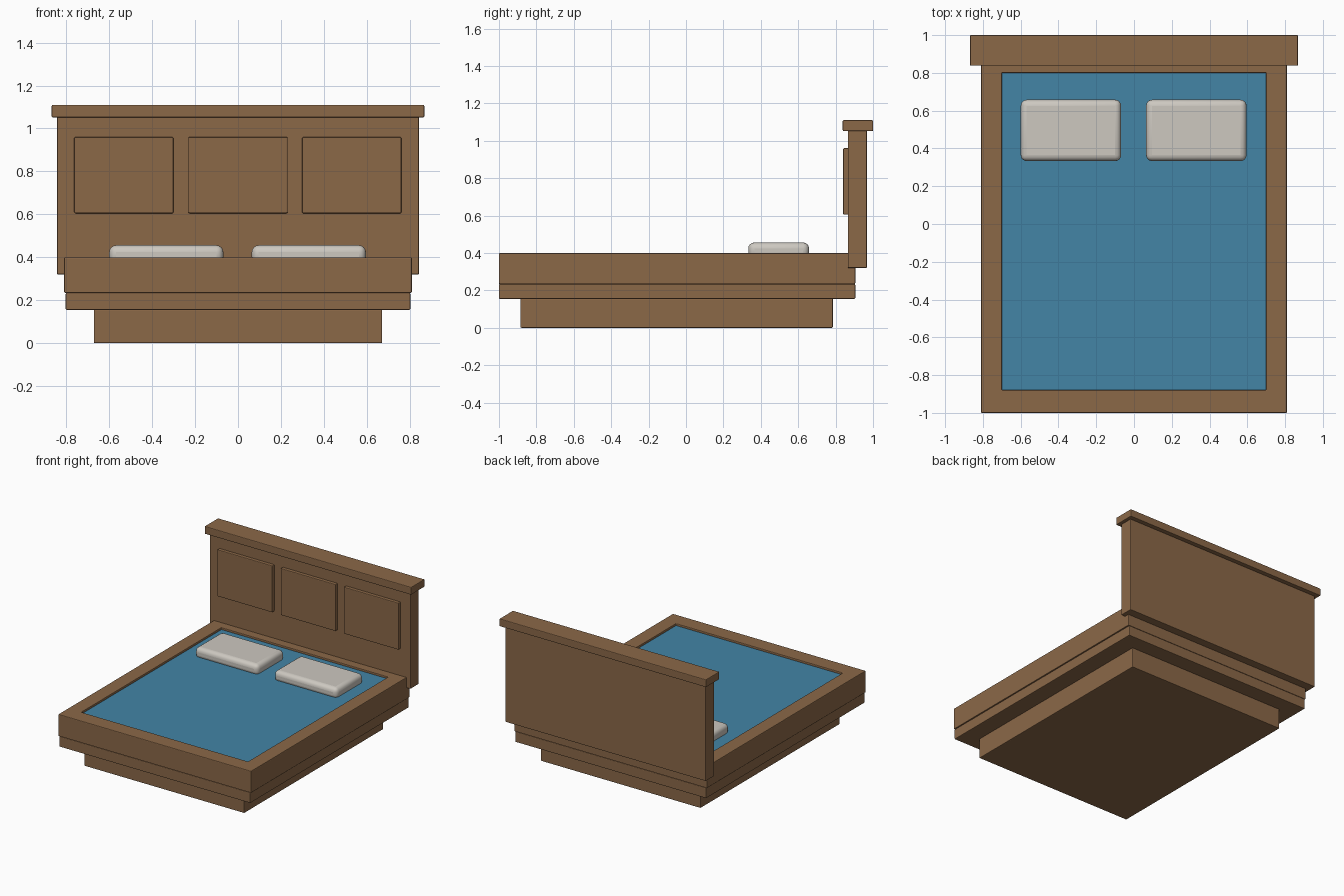
import bpy, bmesh
from math import radians
from mathutils import Vector

default = bpy.data.objects.get("Cube")
if default:
    bpy.data.objects.remove(default, do_unlink=True)


def make_material(name, rgb):
    mat = bpy.data.materials.new(name)
    mat.use_nodes = True
    color = (*rgb, 1.0)
    mat.diffuse_color = color
    mat.node_tree.nodes["Principled BSDF"].inputs["Base Color"].default_value = color
    return mat


wood = make_material("brown wood", (0.258, 0.138, 0.064))
sheet = make_material("blue sheet", (0.056, 0.232, 0.384))
linen = make_material("off white linen", (0.61, 0.58, 0.53))


def box(name, xs, ys, zs, mat, bevel=0.005, segments=2, recess=None):
    """Box between the given limits; recess = (xs, ys, floor z) sinks its top."""
    bm = bmesh.new()
    bmesh.ops.create_cube(bm, size=1)
    limits = (xs, ys, zs)
    for v in bm.verts:
        v.co = Vector([lim[c > 0] for lim, c in zip(limits, v.co)])
    if recess:
        rx, ry, floor = recess
        top = max(bm.faces, key=lambda f: f.calc_center_median().z)
        bmesh.ops.inset_region(bm, faces=[top], thickness=0.1)
        mid = top.calc_center_median()
        for v in top.verts:
            v.co.x, v.co.y = rx[v.co.x > mid.x], ry[v.co.y > mid.y]
        sunk = bmesh.ops.extrude_discrete_faces(bm, faces=[top])["faces"][0]
        for v in sunk.verts:
            v.co.z = floor
    mesh = bpy.data.meshes.new(name)
    bm.to_mesh(mesh)
    bm.free()
    mesh.materials.append(mat)
    obj = bpy.data.objects.new(name, mesh)
    bpy.context.collection.objects.link(obj)
    if bevel:
        mod = obj.modifiers.new("soft edges", "BEVEL")
        mod.width, mod.segments = bevel, segments
        mod.limit_method = "ANGLE"
    return obj


def smooth(obj, angle):
    bpy.ops.object.select_all(action="DESELECT")
    obj.select_set(True)
    bpy.context.view_layer.objects.active = obj
    bpy.ops.object.shade_smooth_by_angle(angle=radians(angle))


# Stepped bed base
box("plinth", (-0.672, 0.672), (-0.885, 0.785), (0, 0.157), wood)
box("lower_frame", (-0.803, 0.803), (-1, 0.905), (0.155, 0.234), wood)

# Upper frame with the mattress sunk into it
hole_x, hole_y = (-0.70, 0.70), (-0.88, 0.80)
box("upper_frame", (-0.81, 0.81), (-1, 0.905), (0.234, 0.4), wood,
    recess=(hole_x, hole_y, 0.34))
box("mattress", hole_x, hole_y, (0.335, 0.387), sheet)

# Headboard with its cap and three raised panels
box("headboard", (-0.843, 0.843), (0.865, 0.967), (0.32, 1.055), wood)
box("headboard_cap", (-0.868, 0.868), (0.838, 1), (1.052, 1.11), wood)
for label, x in (("right", -0.532), ("middle", 0), ("left", 0.53)):
    box(f"headboard_panel_{label}", (x - 0.231, x + 0.231), (0.84, 0.87),
        (0.605, 0.96), wood)

# Pillows
for label, x in (("right", -0.334), ("left", 0.33)):
    pillow = box(f"pillow_{label}", (x - 0.266, x + 0.266), (0.333, 0.658),
                 (0.37, 0.456), linen, bevel=0.032, segments=4)
    smooth(pillow, 40)
